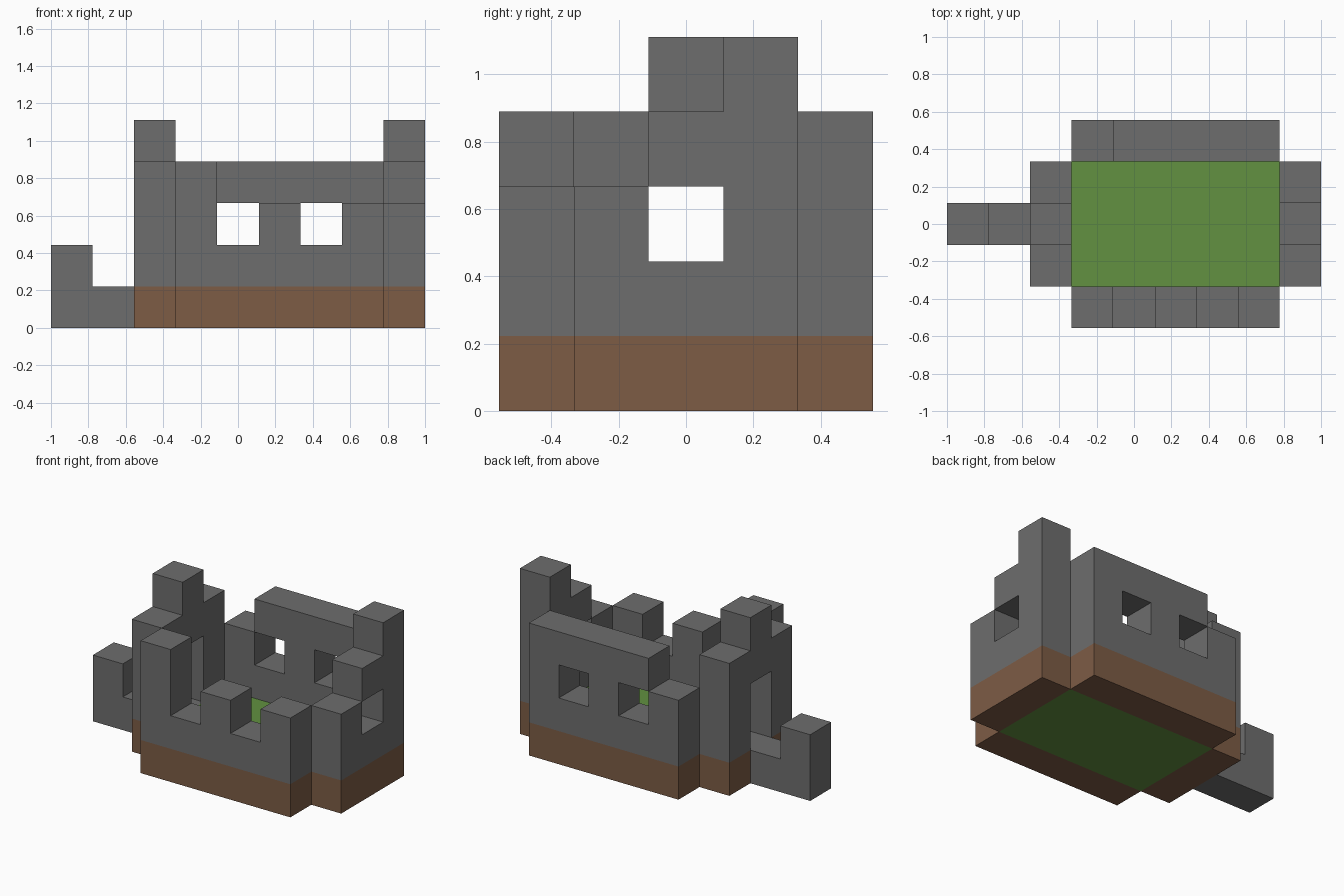
import bpy
import bmesh
from math import radians
from mathutils import Vector

if "Cube" in bpy.data.objects:
    bpy.data.objects.remove(bpy.data.objects["Cube"], do_unlink=True)

U = 2 / 9                              # edge of one building block
ORIGIN = Vector((-1, -2.5 * U, 0))     # corner of the block grid


def make_material(name, rgb):
    mat = bpy.data.materials.new(name)
    mat.use_nodes = True
    mat.diffuse_color = (*rgb, 1)
    mat.node_tree.nodes["Principled BSDF"].inputs["Base Color"].default_value = (*rgb, 1)
    return mat


stone = make_material("stone grey", (0.155, 0.155, 0.155))
earth = make_material("earth brown", (0.205, 0.107, 0.06))
grass = make_material("grass green", (0.122, 0.285, 0.052))


def columns(spots, heights):
    """Stack blocks on each (x, y) spot up to the given height."""
    return {(x, y, z) for (x, y), h in zip(spots, heights) for z in range(h)}


# Front and back walls run along x, side walls along y
span_x, span_y = range(3, 8), range(1, 4)
windows = {(4, 4, 2), (6, 4, 2)}
doorway = {(2, 2, 1), (2, 2, 2)}
parts = {
    "front_wall": columns([(x, 0) for x in span_x], [4, 2, 3, 2, 3]),
    "back_wall": columns([(x, 4) for x in span_x], [3, 4, 4, 4, 4]) - windows,
    "gate_wall": columns([(2, y) for y in span_y], [4, 5, 4]) - doorway,
    "window_wall": columns([(8, y) for y in span_y], [3, 4, 5]) - {(8, 2, 2)},
    "courtyard_floor": columns([(x, y) for x in span_x for y in span_y], [1] * 15),
    "gate_steps": columns([(0, 2), (1, 2)], [2, 1]),
}
filled = set().union(*parts.values())


def add_block_face(bm, cell, axis, side):
    """Add one square side of a block, facing outwards."""
    normal = Vector([side if a == axis else 0 for a in range(3)])
    across = Vector([1 if a == (axis + 1) % 3 else 0 for a in range(3)])
    up = normal.cross(across)
    centre = Vector(cell) + Vector((0.5, 0.5, 0.5)) + normal / 2
    corners = [(-1, -1), (1, -1), (1, 1), (-1, 1)]
    verts = [bm.verts.new(ORIGIN + U * (centre + across * a / 2 + up * b / 2))
             for a, b in corners]
    return bm.faces.new(verts)


def build_part(name, cells):
    """Skin the blocks with outer faces only and merge flat areas."""
    bm = bmesh.new()
    has_earth_base = name.endswith("wall")
    for cell in sorted(cells):
        for axis in range(3):
            for side in (-1, 1):
                neighbour = list(cell)
                neighbour[axis] += side
                if tuple(neighbour) in filled:
                    continue
                face = add_block_face(bm, cell, axis, side)
                # Lowest course is earth, except for its walkable top
                is_top = axis == 2 and side == 1
                if has_earth_base and cell[2] == 0 and not is_top:
                    face.material_index = 1
    bmesh.ops.remove_doubles(bm, verts=bm.verts[:], dist=0.001)
    bmesh.ops.dissolve_limit(bm, angle_limit=radians(1), verts=bm.verts[:],
                             edges=bm.edges[:], delimit={'MATERIAL'})
    mesh = bpy.data.meshes.new(name)
    bm.to_mesh(mesh)
    bm.free()
    for mat in ([grass] if name == "courtyard_floor" else [stone, earth]):
        mesh.materials.append(mat)
    bpy.context.collection.objects.link(bpy.data.objects.new(name, mesh))


for part_name, part_cells in parts.items():
    build_part(part_name, part_cells)
